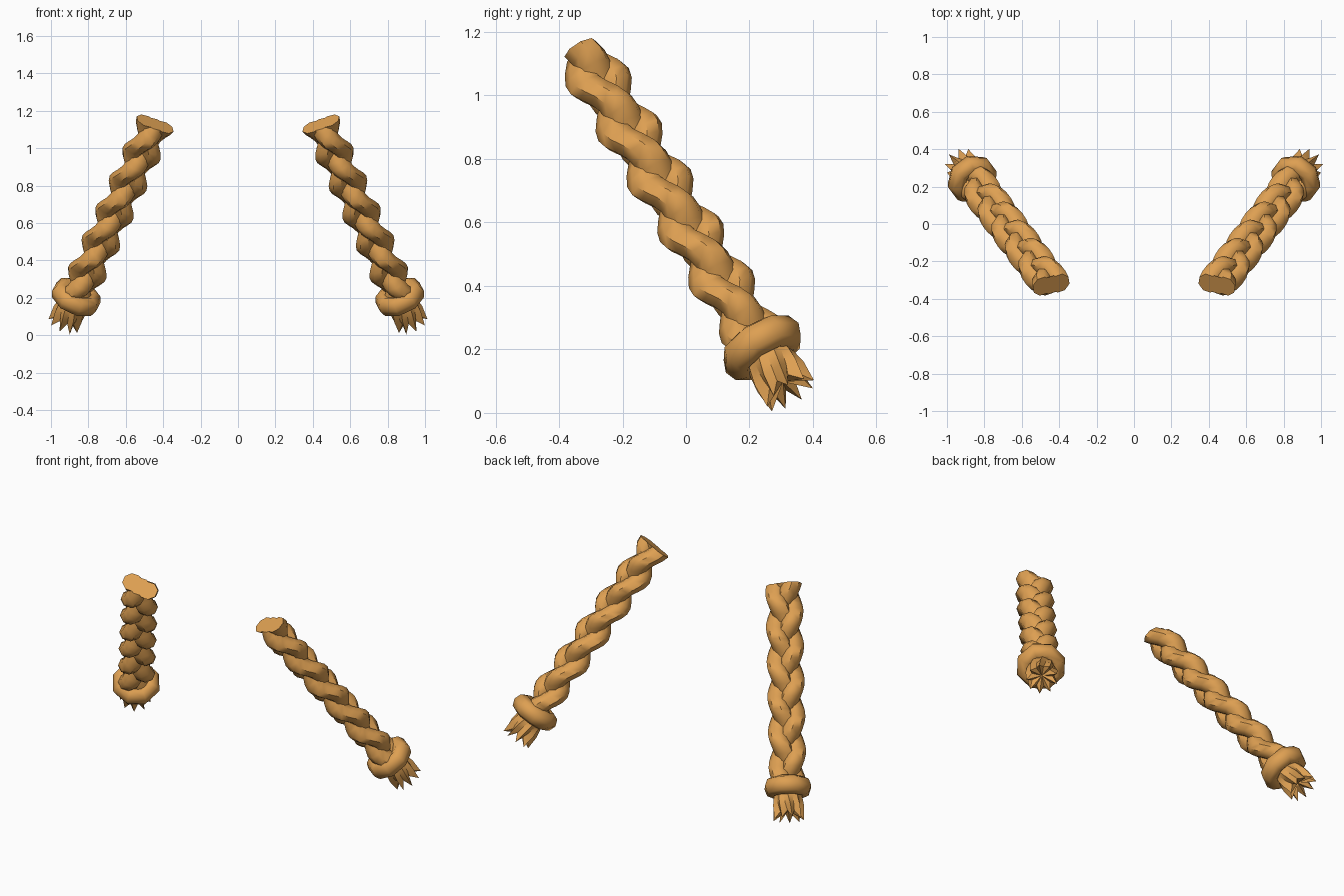
import bpy, bmesh
from math import sin, cos, pi, radians
from mathutils import Matrix, Vector

cube = bpy.data.objects.get("Cube")
if cube:
    bpy.data.objects.remove(cube, do_unlink=True)

hair = bpy.data.materials.new("golden hair")
hair.use_nodes = True
colour = (0.73, 0.35, 0.085, 1)
hair.diffuse_color = colour
hair.node_tree.nodes["Principled BSDF"].inputs["Base Color"].default_value = colour

# Braid frame: local z runs down the braid, local x across its broad face
TOP = Vector((0.443, -0.325, 1.13))
TIE = Vector((0.865, 0.24, 0.205))
down = (TIE - TOP).normalized()
across = Vector((down.y, -down.x, 0)).normalized()
face = down.cross(across)
FRAME = Matrix.Translation(TOP) @ Matrix((across, face, down)).transposed().to_4x4()
LENGTH = (TIE - TOP).length


def circle(cx, cy, z, r, n):
    return [(cx + r * cos(2 * pi * i / n), cy + r * sin(2 * pi * i / n), z)
            for i in range(n)]


def loft(name, sections, side, loop=False, angle=45, dent=0):
    """Skin closed sections; either loop them or cap both ends."""
    bm = bmesh.new()
    rows = [[bm.verts.new(p) for p in s] for s in sections]
    n = len(rows[0])
    pairs = list(zip(rows, rows[1:]))
    if loop:
        pairs.append((rows[-1], rows[0]))
    for a, b in pairs:
        for i in range(n):
            j = (i + 1) % n
            bm.faces.new((a[i], a[j], b[j], b[i]))
    if not loop:
        for row, push in ((rows[0], 0), (rows[-1], dent)):
            mid = sum((v.co for v in row), Vector()) / n
            hub = bm.verts.new(mid - Vector((0, 0, push)))
            for i in range(n):
                bm.faces.new((row[i], row[(i + 1) % n], hub))
    bm.transform(FRAME)
    if side < 0:
        bm.transform(Matrix.Diagonal((-1, 1, 1, 1)))
    bmesh.ops.recalc_face_normals(bm, faces=bm.faces)
    mesh = bpy.data.meshes.new(name)
    bm.to_mesh(mesh)
    bm.free()
    mesh.materials.append(hair)
    obj = bpy.data.objects.new(name, mesh)
    bpy.context.collection.objects.link(obj)
    bpy.ops.object.select_all(action='DESELECT')
    obj.select_set(True)
    bpy.context.view_layer.objects.active = obj
    bpy.ops.object.shade_smooth_by_angle(angle=radians(angle))


def strand(phase, steps=32, period=0.6):
    """One lock weaving in a figure of eight."""
    rings = []
    for k in range(steps + 1):
        z = LENGTH * k / steps
        t = 2 * pi * z / period + phase
        rings.append(circle(0.049 * sin(t), 0.031 * sin(2 * t), z, 0.057, 8))
    return rings


def tie():
    """Thick band around the braid."""
    return [[((0.09 + 0.05 * cos(b)) * cos(a), (0.09 + 0.05 * cos(b)) * sin(a),
              LENGTH + 0.055 * sin(b))
             for b in (2 * pi * j / 8 for j in range(8))]
            for a in (2 * pi * (i + 0.5) / 8 for i in range(8))]


def tuft(points=9):
    """Loose end: a twisted, fluted bundle with ragged tips."""
    rows = []
    for z, r, flute, jag in ((0, 0.065, 0, 0), (0.06, 0.077, 0.004, 0),
                             (0.11, 0.079, 0.01, 0), (0.165, 0.072, 0.014, 0.022)):
        row = []
        for i in range(points * 2):
            s = 1 if i % 2 else -1
            a = pi * i / points + 2.5 * z
            row.append(((r + s * flute) * cos(a), (r + s * flute) * sin(a),
                        LENGTH + z + s * jag))
        rows.append(row)
    return rows


for side, word in ((1, "left"), (-1, "right")):
    for k in range(3):
        loft(f"{word}_braid_strand_{k + 1}", strand(2 * pi * k / 3), side)
    loft(f"{word}_hair_tie", tie(), side, loop=True, angle=60)
    loft(f"{word}_braid_tuft", tuft(), side, angle=35, dent=0.03)
